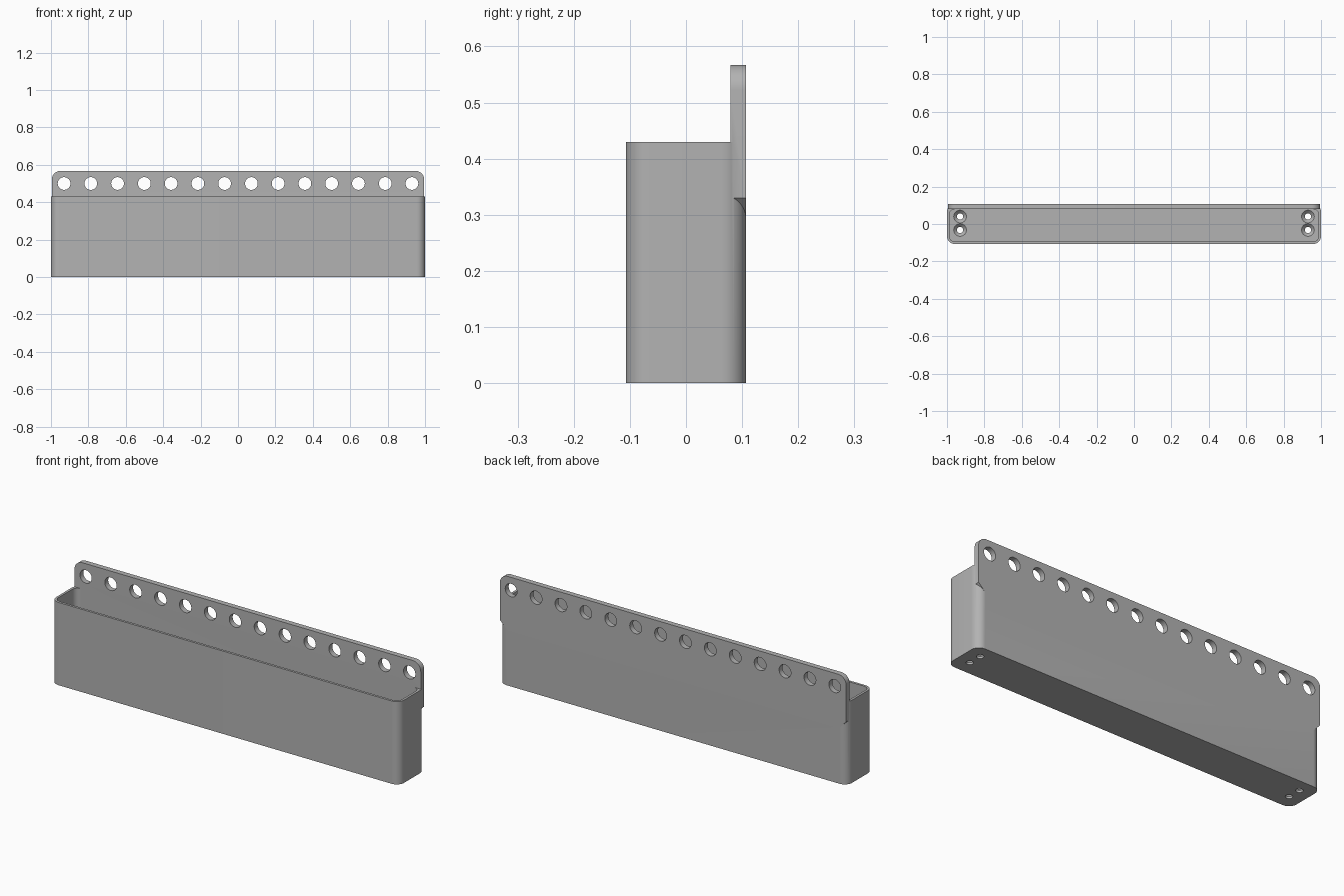
import bpy, bmesh, math
from mathutils import Matrix, Vector

cube = bpy.data.objects.get("Cube")
if cube:
    bpy.data.objects.remove(cube)

W, D = 1.0, 0.107            # half width and half depth
TRAY_H, TOP = 0.43, 0.567    # tray rim and plate top
PLATE_Y = 0.079              # front face of the back plate
WALL, FLOOR = 0.0125, 0.028

grey = bpy.data.materials.new("grey plastic")
grey.use_nodes = True
grey.diffuse_color = (0.45, 0.45, 0.45, 1)
grey.node_tree.nodes["Principled BSDF"].inputs["Base Color"].default_value = grey.diffuse_color


def outline(x0, x1, y0, y1, r, corners="0123"):
    """Counter-clockwise rectangle with the chosen corners rounded."""
    pts = []
    for i, (cx, cy, sx, sy) in enumerate([(x1, y1, -1, -1), (x0, y1, 1, -1),
                                          (x0, y0, 1, 1), (x1, y0, -1, 1)]):
        if str(i) not in corners:
            pts.append((cx, cy))
            continue
        for k in range(13):
            a = math.pi / 2 * (i + k / 12)
            pts.append((cx + sx * r + r * math.cos(a), cy + sy * r + r * math.sin(a)))
    return pts


def prism(name, points, direction):
    """Extrude a closed flat outline along a direction."""
    bm = bmesh.new()
    face = bm.faces.new([bm.verts.new(p) for p in points])
    ext = bmesh.ops.extrude_face_region(bm, geom=[face])
    moved = [v for v in ext["geom"] if isinstance(v, bmesh.types.BMVert)]
    bmesh.ops.translate(bm, verts=moved, vec=Vector(direction))
    bmesh.ops.recalc_face_normals(bm, faces=bm.faces)
    return to_object(name, bm)


def to_object(name, bm):
    mesh = bpy.data.meshes.new(name)
    bm.to_mesh(mesh)
    bm.free()
    mesh.materials.append(grey)
    ob = bpy.data.objects.new(name, mesh)
    bpy.context.collection.objects.link(ob)
    return ob


def combine(body, other, operation):
    """Apply a boolean and remove the helper."""
    bpy.context.view_layer.objects.active = body
    mod = body.modifiers.new("cut", "BOOLEAN")
    mod.object, mod.operation, mod.solver = other, operation, "EXACT"
    bpy.ops.object.modifier_apply(modifier=mod.name)
    bpy.data.objects.remove(other)


def cone(bm, loc, r1, r2, depth, rot=Matrix()):
    bmesh.ops.create_cone(bm, cap_ends=True, segments=40, radius1=r1, radius2=r2,
                          depth=depth, matrix=Matrix.Translation(loc) @ rot)


# Tray shell
tray = prism("pegboard_tray", [(x, y, 0) for x, y in outline(-W, W, -D, D, 0.043)],
             (0, 0, TRAY_H))

# Back plate: rounded top corners, chamfered lower corners
top = outline(-0.995, 0.995, 0.33, TOP, 0.045, "01")[:26]
profile = top + [(-0.995, 0.33), (-0.955, 0.29), (0.955, 0.29), (0.995, 0.33)]
plate = prism("back_plate", [(x, PLATE_Y, z) for x, z in profile], (0, D - PLATE_Y, 0))
combine(tray, plate, "UNION")

# Cavity
cavity = prism("cavity", [(x, y, FLOOR) for x, y in
                          outline(-W + WALL, W - WALL, -D + WALL, PLATE_Y, 0.03)],
               (0, 0, TRAY_H))
combine(tray, cavity, "DIFFERENCE")

# Row of mounting holes through the plate
bm = bmesh.new()
for i in range(14):
    cone(bm, (-0.93 + i * 1.86 / 13, 0.093, 0.5), 0.034, 0.034, 0.1,
         Matrix.Rotation(math.pi / 2, 4, "X"))
combine(tray, to_object("plate_holes", bm), "DIFFERENCE")

# Countersunk screw holes in the floor: straight bore, then the flared seat
spots = [(x, y) for x in (-0.93, 0.93) for y in (-0.032, 0.04)]
bm = bmesh.new()
for x, y in spots:
    cone(bm, (x, y, 0), 0.017, 0.017, 0.1)
combine(tray, to_object("screw_bores", bm), "DIFFERENCE")
bm = bmesh.new()
for x, y in spots:
    cone(bm, (x, y, FLOOR - 0.008), 0.017, 0.035, 0.018)
combine(tray, to_object("screw_seats", bm), "DIFFERENCE")

# Smooth shading with crisp edges
bpy.ops.object.select_all(action="DESELECT")
tray.select_set(True)
bpy.context.view_layer.objects.active = tray
bpy.ops.object.shade_smooth_by_angle(angle=math.radians(30))
